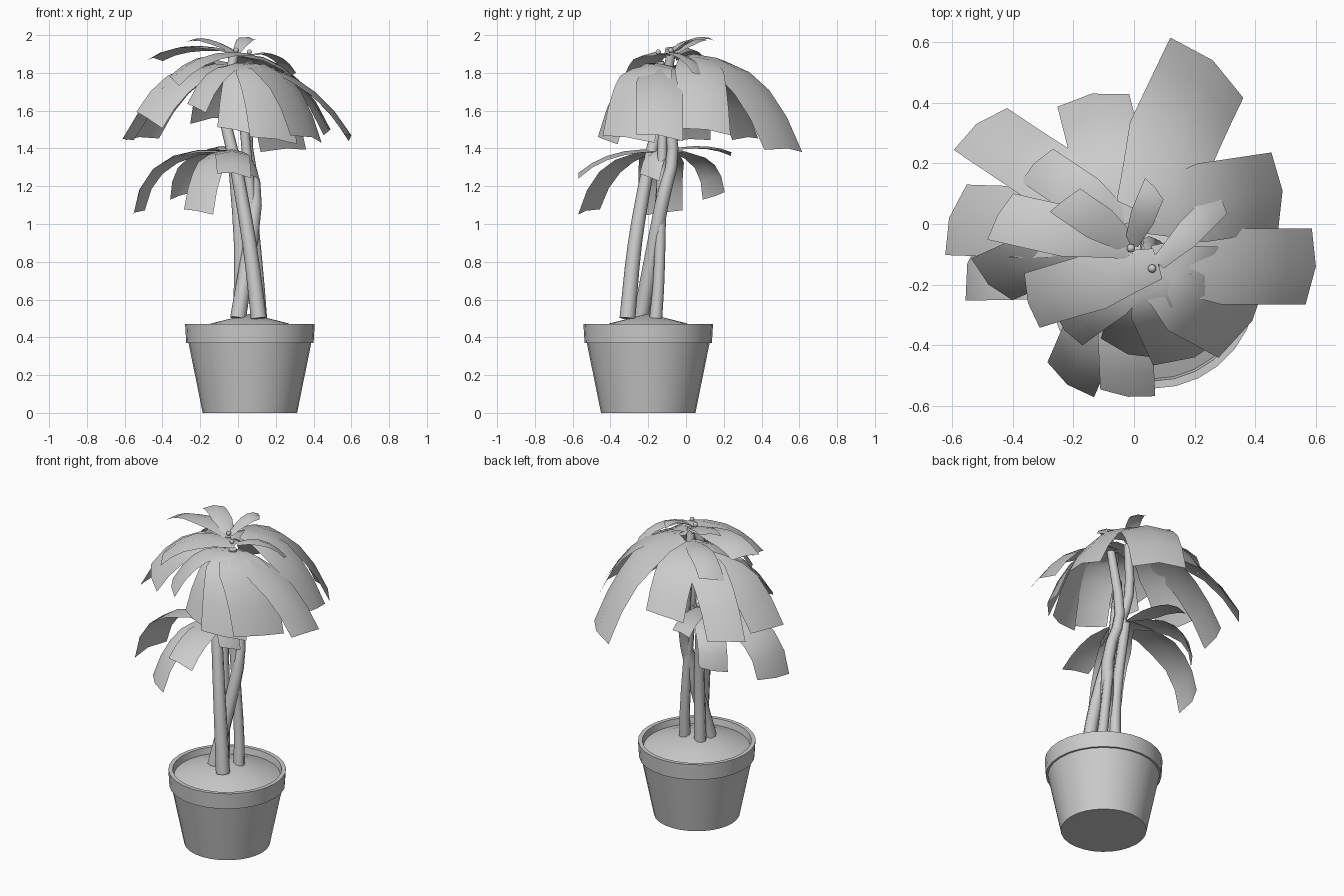
import bpy, math
from mathutils import Vector

if "Cube" in bpy.data.objects:
    bpy.data.objects.remove(bpy.data.objects["Cube"])

PX, PY = 0.063, -0.20  # pot centre


def mesh_object(name, verts, faces, angle=30):
    me = bpy.data.meshes.new(name)
    me.from_pydata(verts, [], faces)
    me.update()
    ob = bpy.data.objects.new(name, me)
    bpy.context.collection.objects.link(ob)
    bpy.ops.object.select_all(action='DESELECT')
    ob.select_set(True)
    bpy.context.view_layer.objects.active = ob
    bpy.ops.object.shade_smooth_by_angle(angle=math.radians(angle))
    return ob


def lathe(name, profile, n=28):
    """Revolve (radius, z) points about the pot axis; radius 0 makes a pole."""
    verts, faces, rings = [], [], []
    for r, z in profile:
        count = 1 if r == 0 else n
        rings.append([len(verts) + i for i in range(count)])
        verts += [(PX + r * math.cos(math.tau * i / n), PY + r * math.sin(math.tau * i / n), z)
                  for i in range(count)]
    for a, b in zip(rings, rings[1:]):
        for i in range(n):
            quad = [a[i % len(a)], a[(i + 1) % len(a)], b[(i + 1) % len(b)], b[i % len(b)]]
            faces.append(list(dict.fromkeys(quad)))
    return mesh_object(name, verts, faces)


def trunk(name, points, r0, r1, sides=8):
    """Tapered stem through the points, smoothed as a Catmull-Rom path."""
    p = [Vector(q) for q in points]
    p = [2 * p[0] - p[1]] + p + [2 * p[-1] - p[-2]]
    path = []
    for i in range(1, len(p) - 2):
        a, b, c, d = p[i - 1:i + 3]
        for k in range(3):
            t = k / 3
            path.append(0.5 * (2 * b + (c - a) * t + (2 * a - 5 * b + 4 * c - d) * t * t
                               + (3 * b - a - 3 * c + d) * t ** 3))
    path.append(p[-2])
    verts, faces, m = [], [], len(path)
    for i, q in enumerate(path):
        tan = (path[min(i + 1, m - 1)] - path[max(i - 1, 0)]).normalized()
        u = Vector((0, 1, 0)).cross(tan).normalized()
        v = tan.cross(u)
        r = r0 + (r1 - r0) * i / (m - 1)
        for s in range(sides):
            w = math.tau * s / sides
            verts.append(q + r * (u * math.cos(w) + v * math.sin(w)))
    for i in range(m - 1):
        for s in range(sides):
            e = (s + 1) % sides
            faces.append((i * sides + s, i * sides + e, (i + 1) * sides + e, (i + 1) * sides + s))
    faces += [list(range(sides))[::-1], [(m - 1) * sides + s for s in range(sides)]]
    return mesh_object(name, verts, faces, 50)


def leaf(name, base, tip, width, lift=.03, roll=0, bend=0.62, skew=0.02, segs=5):
    """Arching strap leaf, three points across with a raised midrib.
    roll lifts the left edge towards the tip, skew slants the cut-off end."""
    b, t = Vector(base), Vector(tip)
    c = b.lerp(t, bend)
    c.z = b.z + lift
    flat = Vector((t.x - b.x, t.y - b.y, 0)).normalized()
    side = Vector((-flat.y, flat.x, 0))
    verts, faces = [], []
    for i in range(segs + 1):
        f = i / segs
        q = b * (1 - f) ** 2 + c * 2 * f * (1 - f) + t * f * f
        tan = ((c - b) * (1 - f) + (t - c) * f).normalized()
        up = tan.cross(side)
        a = math.radians(roll) * min(1, f * 1.5)
        across = side * math.cos(a) + up * math.sin(a)
        up = tan.cross(across)
        w = width * (0.55 + 0.45 * min(1, f * 2.5)) / 2
        for s in (-1, 0, 1):
            verts.append(q + across * s * w - up * abs(s) * w * 0.22 + tan * s * skew * f)
    for i in range(segs):
        for j in (0, 1):
            k = i * 3 + j
            faces.append((k, k + 3, k + 4, k + 1))
    return mesh_object(name, verts, faces)


def crown(name, base, leaves):
    """A fan of leaves sharing one growing point."""
    for i, spec in enumerate(leaves):
        leaf(f"{name}_leaf_{i + 1}", base, *spec)


# Pot with stepped rim, and mounded soil
lathe("pot", [(0, 0), (0.25, 0), (0.325, 0.37), (0.337, 0.37), (0.343, 0.47),
              (0.318, 0.47), (0.305, 0.40)])
lathe("soil", [(0.312, 0.43), (0.20, 0.475), (0, 0.525)])

# Intertwined stems
trunk("front_trunk", [(.11, -.31, .5), (.06, -.27, .9), (-.01, -.2, 1.3),
                      (-.07, -.13, 1.6), (-.02, -.08, 1.9)], .042, .024)
trunk("middle_trunk", [(0, -.24, .5), (.09, -.13, 1.1), (.05, -.07, 1.4),
                       (.06, -.14, 1.86)], .042, .024)
trunk("back_trunk", [(.12, -.16, .5), (.1, -.14, .8), (.02, -.12, 1.65)], .034, .024)
trunk("short_trunk", [(.01, -.16, .5), (.01, -.15, .9), (-.03, -.11, 1.4)], .036, .028)

# Lower crown on the short stem
crown("lower", (-.04, -.12, 1.39), [
    ((-.55, -.13, 1.06), .24, .05, 15, .9), ((-.22, -.53, 1.07), .19, .03, 10, .75),
    ((-.02, -.57, 1.27), .18), ((-.31, .16, 1.15), .17, .03, 0, .95),
    ((-.13, .24, 1.38), .12, .05), ((.09, -.2, 1.25), .13)])

# Back left, back right, front right and topmost fans of the upper crown
crown("back_left", (-.03, 0, 1.85), [
    ((-.14, .43, 1.56), .24), ((-.52, .33, 1.46), .22, .02, 15),
    ((-.61, .02, 1.45), .24, .02, 12), ((-.48, -.2, 1.56), .21, .02, -30),
    ((-.33, .2, 1.76), .15, .06)])
crown("back_right", (.02, .04, 1.9), [
    ((.26, .54, 1.4), .31, 0, 12), ((.49, .11, 1.5), .26, 0)])
crown("front", (.06, -.14, 1.85), [
    ((.6, -.14, 1.47), .25, -.04), ((.39, -.32, 1.46), .32, .04),
    ((.2, -.44, 1.45), .27, .05), ((-.02, -.43, 1.5), .2, .04),
    ((-.23, -.35, 1.62), .16, .04, -10)])
crown("shoulder", (.08, -.13, 1.9), [
    ((-.35, -.26, 1.77), .19, .05, -10), ((.29, .08, 1.79), .09, .04)])
crown("top", (-.01, -.07, 1.91), [
    ((-.45, .03, 1.88), .17, .08, 10), ((.07, .12, 1.98), .085, .11, 10),
    ((-.23, .08, 1.98), .12, .09)])

# Small buds at the growing tips
for i, (x, y, z) in enumerate([(-.01, -.08, 1.92), (.06, -.147, 1.91)]):
    bpy.ops.mesh.primitive_uv_sphere_add(segments=10, ring_count=6, radius=.014, location=(x, y, z))
    bpy.context.object.name = f"bud_{i + 1}"
    bpy.ops.object.shade_smooth()
